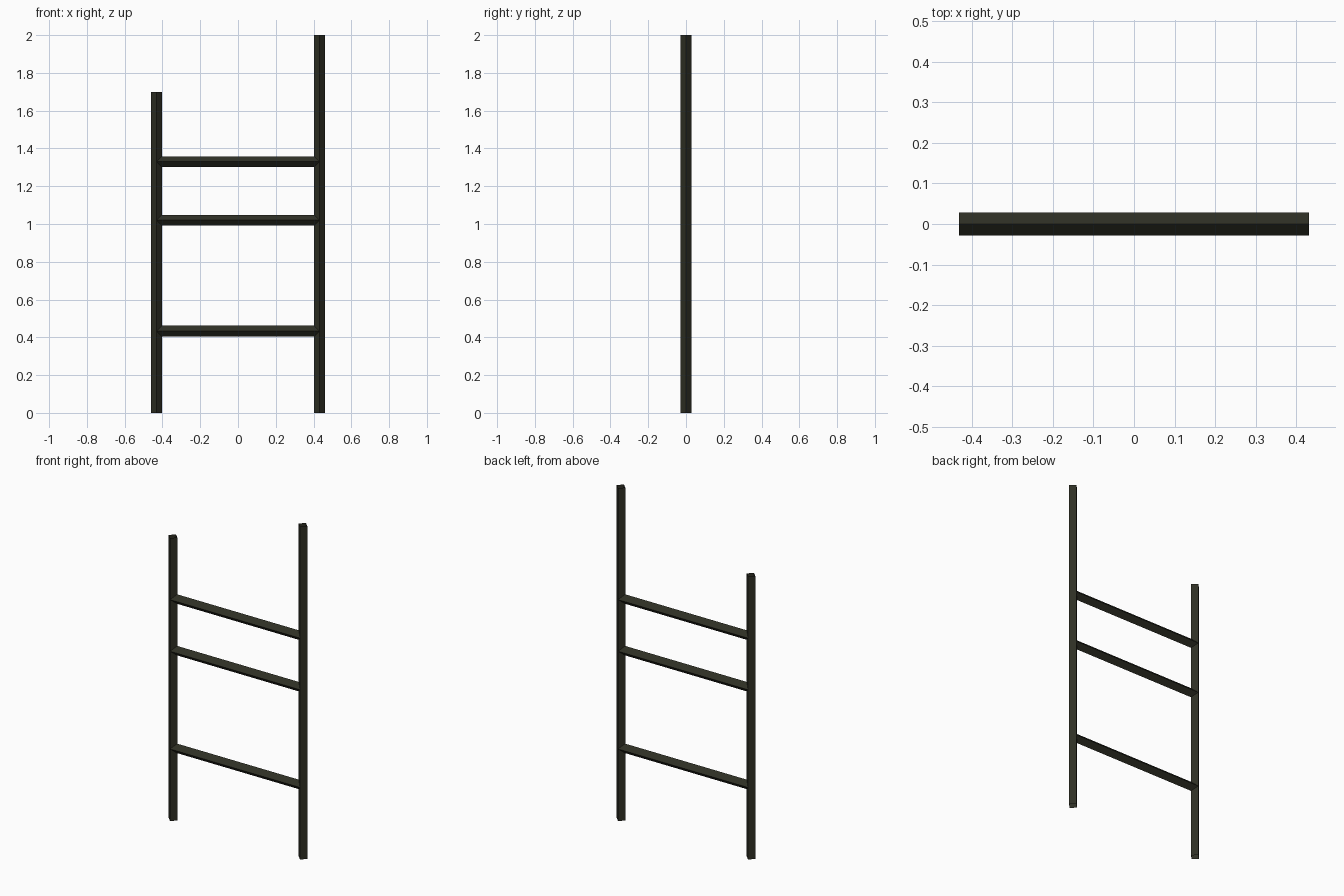
import bpy, bmesh
from mathutils import Vector

if "Cube" in bpy.data.objects:
    bpy.data.objects.remove(bpy.data.objects["Cube"])

R = 0.0285   # half diagonal of the diamond-section bars
X = 0.432    # post centre line

paint = bpy.data.materials.new("dark_olive")
paint.diffuse_color = (0.028, 0.029, 0.018, 1)
paint.use_nodes = True
paint.node_tree.nodes["Principled BSDF"].inputs["Base Color"].default_value = paint.diffuse_color


def bar(name, start, end):
    """Open-ended four-sided tube, set on edge."""
    start, end = Vector(start), Vector(end)
    side = Vector((0, 1, 0))
    other = (end - start).normalized().cross(side)
    bm = bmesh.new()
    rings = [[bm.verts.new(p + o * R) for o in (side, other, -side, -other)]
             for p in (start, end)]
    for i in range(4):
        j = (i + 1) % 4
        bm.faces.new((rings[0][i], rings[0][j], rings[1][j], rings[1][i]))
    bmesh.ops.recalc_face_normals(bm, faces=bm.faces)
    # make sure the faces look away from the bar's axis
    mid = (start + end) / 2
    for f in bm.faces:
        if f.normal.dot(f.calc_center_median() - mid) < 0:
            f.normal_flip()
    mesh = bpy.data.meshes.new(name)
    bm.to_mesh(mesh)
    bm.free()
    mesh.materials.append(paint)
    bpy.context.collection.objects.link(bpy.data.objects.new(name, mesh))


# Uprights of unequal height
bar("left_post", (-X, 0, 0), (-X, 0, 1.70))
bar("right_post", (X, 0, 0), (X, 0, 2.0))

# Rungs between the post centre lines
for name, z in (("lower_rung", 0.433), ("middle_rung", 1.02), ("upper_rung", 1.33)):
    bar(name, (-X, 0, z), (X, 0, z))
